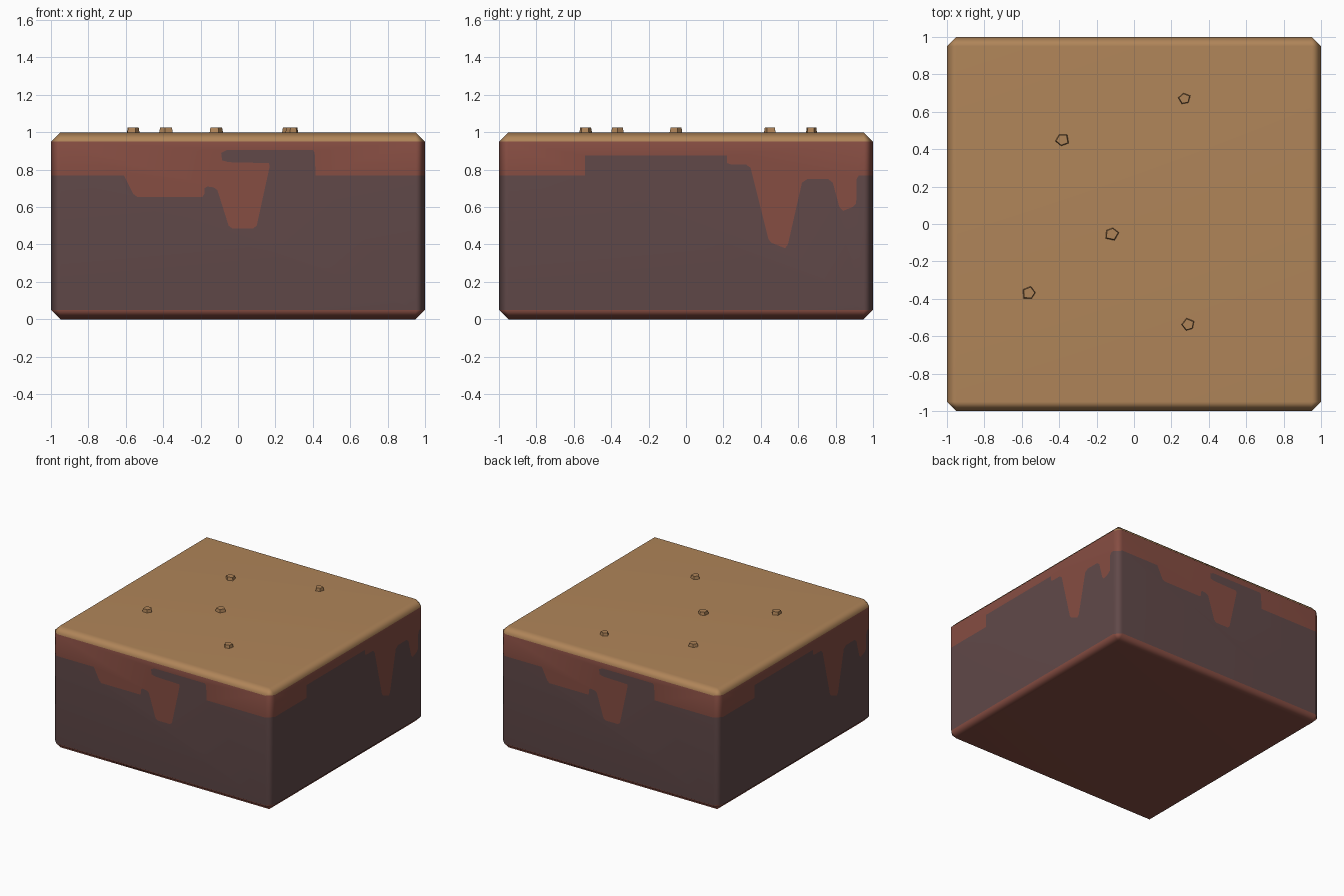
import bpy, bmesh, math, random
from mathutils import Matrix, Vector

if "Cube" in bpy.data.objects:
    bpy.data.objects.remove(bpy.data.objects["Cube"])

random.seed(4)


def material(name, rgb):
    m = bpy.data.materials.new(name)
    lin = [((c / 255 + 0.055) / 1.055) ** 2.4 for c in rgb]
    m.diffuse_color = (*lin, 1)
    m.use_nodes = True
    m.node_tree.nodes["Principled BSDF"].inputs["Base Color"].default_value = m.diffuse_color
    return m


SAND = material("sand tan", (176, 133, 89))
CLAY = material("clay red brown", (134, 77, 66))
EARTH = material("earth grey brown", (97, 73, 73))

B = 0.05       # chamfer width
LEVEL = 0.77   # resting height of the clay band

# lower outline of the clay band, left to right across each side
FRONT = [(-.95, LEVEL), (-.61, LEVEL), (-.6, .75), (-.56, .67), (-.54, .655), (-.19, .655),
         (-.18, .67), (-.18, .7), (-.165, .71), (-.13, .705), (-.11, .69), (-.05, .5),
         (-.03, .485), (.08, .485), (.1, .5), (.17, .82), (.165, .835), (-.05, .84),
         (-.085, .85), (-.09, .89), (-.06, .905), (.4, .905), (.41, .89), (.415, LEVEL),
         (.95, LEVEL)]
RIGHT = [(-.95, LEVEL), (-.54, LEVEL), (-.54, .875), (.22, .875), (.22, .835), (.24, .828),
         (.32, .828), (.345, .81), (.44, .43), (.455, .41), (.53, .38), (.545, .4),
         (.62, .73), (.65, .75), (.76, .75), (.785, .73), (.82, .6), (.84, .58),
         (.89, .6), (.91, .62), (.912, .75), (.925, LEVEL), (.95, LEVEL)]


def make_object(name, bm, mats):
    mesh = bpy.data.meshes.new(name)
    bm.to_mesh(mesh)
    bm.free()
    for m in mats:
        mesh.materials.append(m)
    ob = bpy.data.objects.new(name, mesh)
    bpy.context.collection.objects.link(ob)
    return ob


# chamfered ground block, split at the clay level
bm = bmesh.new()
bmesh.ops.create_cube(bm, size=1, matrix=Matrix.Translation((0, 0, .5)) @ Matrix.Diagonal((2, 2, 1, 1)))
bmesh.ops.bevel(bm, geom=bm.edges[:], offset=B, segments=1, affect='EDGES', profile=0.5)
bmesh.ops.bisect_plane(bm, geom=bm.verts[:] + bm.edges[:] + bm.faces[:],
                       plane_co=(0, 0, LEVEL), plane_no=(0, 0, 1))
bm.normal_update()
sides = [f for f in bm.faces if max(abs(f.normal.x), abs(f.normal.y)) > .99]
bmesh.ops.delete(bm, geom=sides, context='FACES')
for f in bm.faces:
    z = f.calc_center_median().z
    f.material_index = 0 if z > 1 - B else 2 if B < z < LEVEL else 1

# side walls: dripping clay above, earth below; opposite sides share a pattern
for k in range(4):
    path = RIGHT if k % 2 else FRONT
    turn = Matrix.Rotation(k * math.pi / 2, 3, 'Z')
    clay = path + [(.95, 1 - B), (-.95, 1 - B)]
    earth = [(-.95, B), (.95, B)] + path[::-1]
    for outline, index in ((clay, 1), (earth, 2)):
        face = bm.faces.new([bm.verts.new(turn @ Vector((x, -1, z))) for x, z in outline])
        face.material_index = index
bmesh.ops.remove_doubles(bm, verts=bm.verts[:], dist=0.0005)
for f in bm.faces:
    f.smooth = True
block = make_object("ground_block", bm, (SAND, CLAY, EARTH))
block.modifiers.new("flat_face_normals", 'WEIGHTED_NORMAL')

# small five-sided pebbles on the top
for i, (x, y) in enumerate([(.27, .67), (-.385, .45), (-.12, -.05), (-.56, -.37), (.29, -.54)]):
    bm = bmesh.new()
    bmesh.ops.create_cone(bm, cap_ends=True, segments=5, radius1=.04, radius2=.034, depth=.03)
    spin = random.uniform(0, 6)
    scale = [random.uniform(.75, 1.1) for _ in range(5)]
    for v in bm.verts:
        s = scale[round(math.atan2(v.co.y, v.co.x) / (math.tau / 5)) % 5]
        v.co.x *= s
        v.co.y *= s
    bmesh.ops.transform(bm, verts=bm.verts[:],
                        matrix=Matrix.Translation((x, y, 1.01)) @ Matrix.Rotation(spin, 4, 'Z'))
    make_object(f"pebble_{i + 1}", bm, (SAND,))
